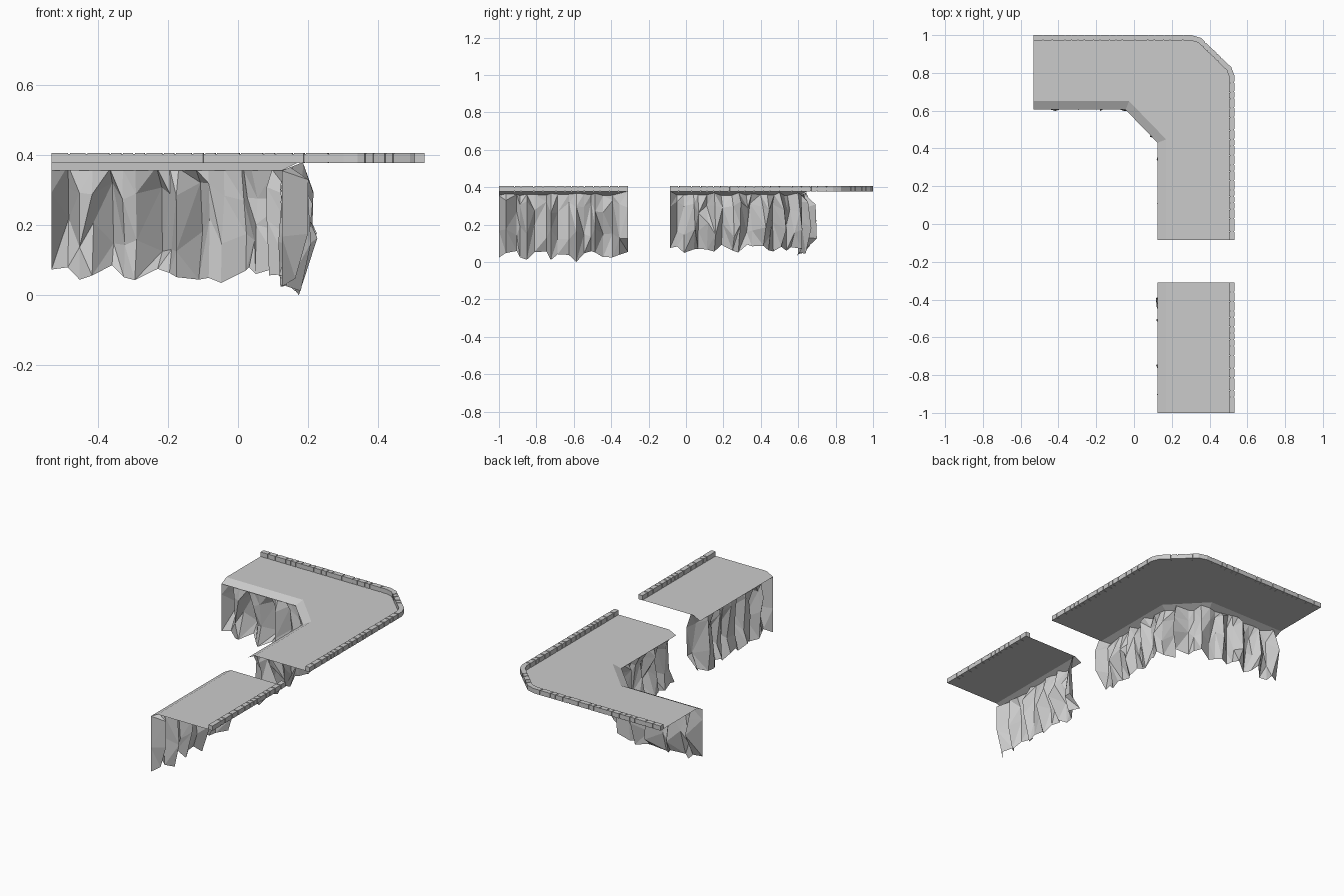
import bpy, bmesh, random
from mathutils import Vector

if "Cube" in bpy.data.objects:
    bpy.data.objects.remove(bpy.data.objects["Cube"])

random.seed(7)
DECK_Z, LIP_Z, TOP_Z = 0.378, 0.355, 0.405


def make_object(name, bm):
    mesh = bpy.data.meshes.new(name)
    bm.to_mesh(mesh)
    bm.free()
    ob = bpy.data.objects.new(name, mesh)
    bpy.context.collection.objects.link(ob)
    return ob


def left(d):
    return Vector((-d.y, d.x))


def offset_path(pts, dist):
    """Mitred offset of an open path to its left."""
    pts = [Vector(p) for p in pts]
    dirs = [(b - a).normalized() for a, b in zip(pts, pts[1:])]
    out = []
    for i, p in enumerate(pts):
        n0 = left(dirs[max(i - 1, 0)])
        n1 = left(dirs[min(i, len(dirs) - 1)])
        m = (n0 + n1).normalized()
        out.append(p + m * dist / m.dot(n0))
    return out


# Road sheet with a sloping lip along the cliff side
def deck(name, inner, outer):
    bm = bmesh.new()

    def row(path, dist, z):
        return [bm.verts.new((p.x, p.y, z)) for p in offset_path(path, dist)]

    a, b = row(inner, 0, LIP_Z), row(inner, 0.045, DECK_Z)
    c = row(outer, -0.022, DECK_Z)
    for i in range(len(a) - 1):
        bm.faces.new((a[i], a[i + 1], b[i + 1], b[i]))
    bm.faces.new(b + c[::-1])
    return make_object(name, bm)


# Row of uneven kerb stones joined by a slightly recessed core
def kerb(name, outer):
    bm = bmesh.new()

    def prism(ring0, ring1):
        a = [bm.verts.new(p) for p in ring0]
        b = [bm.verts.new(p) for p in ring1]
        n = len(a)
        for i in range(n):
            bm.faces.new((a[i], a[(i + 1) % n], b[(i + 1) % n], b[i]))
        bm.faces.new(a[::-1])
        bm.faces.new(b)

    def section(o, i, z0, z1):
        return [(o.x, o.y, z0), (i.x, i.y, z0), (i.x, i.y, z1), (o.x, o.y, z1)]

    o, n = offset_path(outer, 0), offset_path(outer, -0.028)
    co, cn = offset_path(outer, -0.003), offset_path(outer, -0.025)
    for k in range(len(o) - 1):
        prism(section(co[k], cn[k], DECK_Z + 0.001, TOP_Z - 0.003),
              section(co[k + 1], cn[k + 1], DECK_Z + 0.001, TOP_Z - 0.003))
        length = (o[k + 1] - o[k]).length
        cuts = [0]
        while cuts[-1] < length - 0.07:
            cuts.append(cuts[-1] + random.choice((0.034, 0.05, 0.05, 0.068)))
        if length - cuts[-1] < 0.02 and len(cuts) > 1:
            cuts.pop()
        cuts.append(length)
        for s, e in zip(cuts, cuts[1:]):
            t0 = (s + (0.003 if s > 0 else 0)) / length
            t1 = (e - (0.003 if e < length else 0)) / length
            prism(*[section(o[k].lerp(o[k + 1], t), n[k].lerp(n[k + 1], t),
                            DECK_Z - 0.001, TOP_Z) for t in (t0, t1)])
    bmesh.ops.recalc_face_normals(bm, faces=bm.faces)
    return make_object(name, bm)


# Jagged rock face: ridges and clefts, hollowed mid-height, toe coming forward
def cliff(name, inner, low, start, end):
    bm = bmesh.new()
    pts = [Vector(p) for p in inner]
    deep = offset_path(inner, 1)
    cols = []
    for k in range(len(pts) - 1):
        a, b = pts[k], pts[k + 1]
        count = max(2, round((b - a).length / 0.04))
        for i in range(count + (k == len(pts) - 2)):
            t = i / count
            if 0 < i < count:
                t += random.uniform(-0.35, 0.35) / count
            side = a.lerp(b, t)
            cols.append((side, deep[k].lerp(deep[k + 1], t) - side))
    rows = []
    u = random.uniform
    deepest = len(cols) * 2 // 5
    for i, (p, n) in enumerate(cols):
        if i == 0:
            offs = start
        elif i == len(cols) - 1:
            offs = end
        elif i % 3 != 1:
            offs = (u(0, 0.025), u(-0.01, 0.04), u(-0.01, 0.05), u(-0.012, 0.03))
        else:
            offs = (u(0.01, 0.04), u(0.04, 0.09), u(0.06, 0.11), u(0.02, 0.06))
        bottom = low if i == deepest else low + u(0.008, 0.06)
        zs = (LIP_Z + 0.4 * max(offs[0], 0), u(0.26, 0.33), u(0.12, 0.22), bottom)
        rows.append([bm.verts.new((*(p + n * d), z)) for d, z in zip(offs, zs)])
    for c0, c1 in zip(rows, rows[1:]):
        for j in range(3):
            a, b, c, d = c0[j], c0[j + 1], c1[j + 1], c1[j]
            if random.random() < 0.5:
                tris = (a, b, c), (a, c, d)
            else:
                tris = (a, b, d), (b, c, d)
            for t in tris:
                bm.faces.new(t)
    return make_object(name, bm)


# Corner section and separate straight section
FLUSH, UNDERCUT = (0, 0, 0, 0), (0.06, 0.09, 0.085, 0.01)
sections = {
    "corner": ([(-0.532, 0.605), (-0.045, 0.605), (0.125, 0.43), (0.125, -0.085)],
               [(-0.532, 1.0), (0.305, 1.0), (0.355, 0.985), (0.515, 0.83),
                (0.532, 0.785), (0.532, -0.085)], 0.035, FLUSH, UNDERCUT),
    "straight": ([(0.125, -0.31), (0.125, -1.0)],
                 [(0.532, -0.31), (0.532, -1.0)], 0.0, UNDERCUT, FLUSH),
}
for label, (inner, outer, low, start, end) in sections.items():
    deck(label + "_road_deck", inner, outer)
    kerb(label + "_kerb_stones", outer)
    cliff(label + "_rock_cliff", inner, low, start, end)
